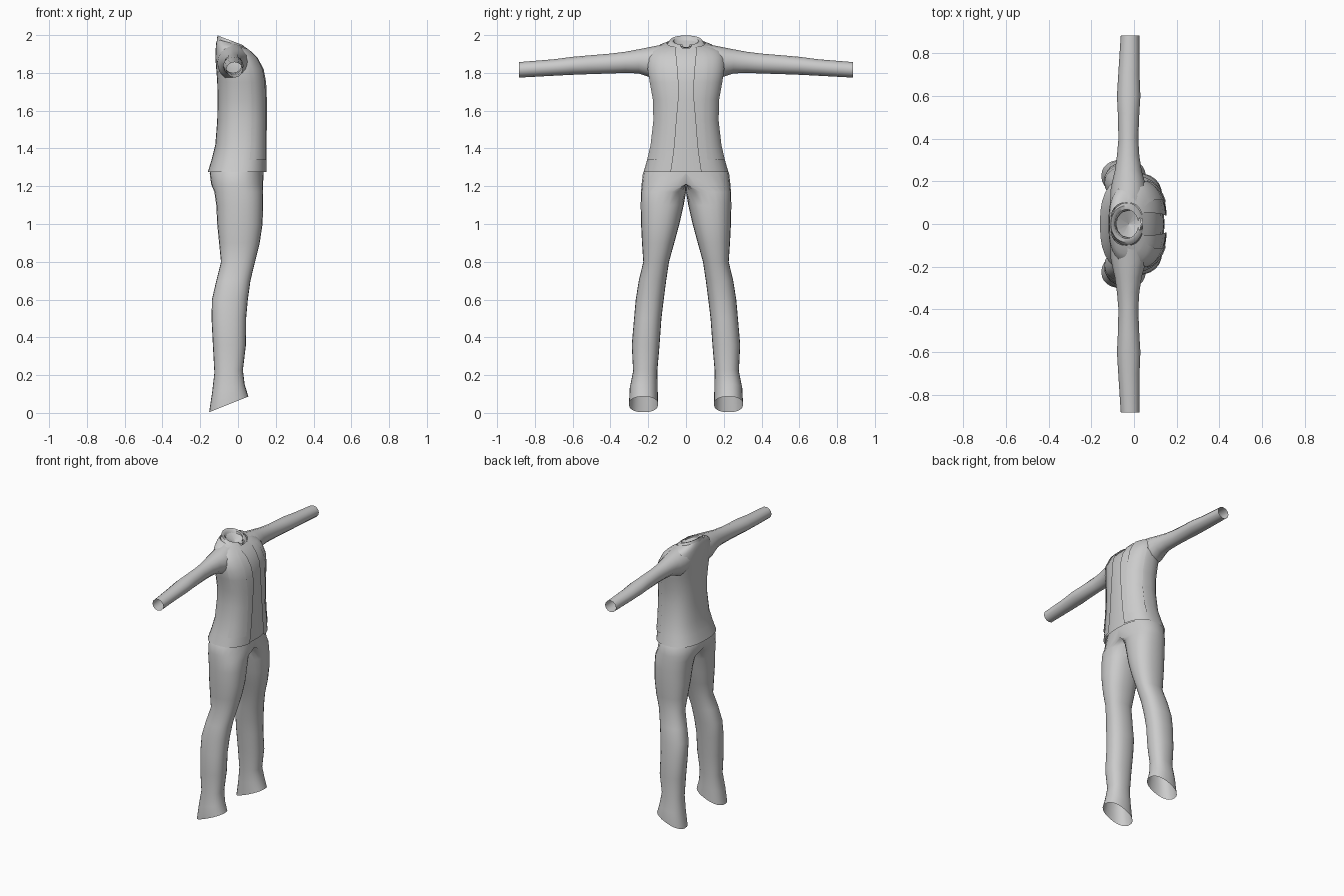
import bpy, bmesh
from math import sin, cos, asin, pi

cube = bpy.data.objects.get("Cube")
if cube:
    bpy.data.objects.remove(cube, do_unlink=True)

cloth = bpy.data.materials.new("grey cloth")
cloth.use_nodes = True
cloth.diffuse_color = (0.6, 0.6, 0.6, 1)
cloth.node_tree.nodes["Principled BSDF"].inputs["Base Color"].default_value = (0.6, 0.6, 0.6, 1)


def power(v, n):
    return (1 if v >= 0 else -1) * abs(v) ** (2 / n)


def angle_at(y, ry, n):
    return asin(min(1, y / ry) ** (n / 2))


def skin(name, rows, closed=False):
    """Bridge rows of points into a surface and mirror it across y = 0."""
    bm = bmesh.new()
    grid = [[bm.verts.new(p) for p in row] for row in rows]
    count = len(rows[0])
    for low, high in zip(grid, grid[1:]):
        for i in range(count if closed else count - 1):
            j = (i + 1) % count
            quad = (low[i], low[j], high[j], high[i])
            if any(abs(v.co.y) > 1e-4 for v in quad):
                bm.faces.new(quad)
    bmesh.ops.remove_doubles(bm, verts=bm.verts, dist=1e-5)
    bmesh.ops.delete(bm, geom=[v for v in bm.verts if not v.link_faces], context='VERTS')
    bmesh.ops.recalc_face_normals(bm, faces=bm.faces)
    mesh = bpy.data.meshes.new(name)
    bm.to_mesh(mesh)
    bm.free()
    mesh.materials.append(cloth)
    obj = bpy.data.objects.new(name, mesh)
    bpy.context.collection.objects.link(obj)
    mirror = obj.modifiers.new("mirror", 'MIRROR')
    mirror.use_axis = (False, True, False)
    mirror.merge_threshold = 0.0005
    bpy.ops.object.select_all(action='DESELECT')
    obj.select_set(True)
    bpy.context.view_layer.objects.active = obj
    bpy.ops.object.shade_smooth_by_angle(angle=1.0)
    return obj


def arc(z, x0, x1, ry, start=0, end=None, slope=0, n=2.5, steps=14, grow=0):
    """Half of a rounded section, from the front edge round to the back."""
    cx, rx, ry2 = (x0 + x1) / 2, (x1 - x0) / 2 + grow, ry + grow
    a = angle_at(start, ry, n)
    b = pi if end is None else angle_at(end, ry, n)
    row = []
    for i in range(steps + 1):
        t = a + (b - a) * i / steps
        x = cx + rx * power(cos(t), n)
        y = 0 if t > pi - 1e-6 else ry2 * power(sin(t), n)
        row.append((x, y, z + slope * (x - cx)))
    return row


# Jacket: height, back x, front x, half width, front gap, slope
body = [
    (1.275, -0.16, 0.155, 0.225, 0.08, 0),
    (1.34, -0.14, 0.155, 0.206, 0.07, 0),
    (1.42, -0.12, 0.155, 0.187, 0.06, 0),
    (1.55, -0.11, 0.155, 0.172, 0.05, 0),
    (1.66, -0.108, 0.154, 0.175, 0.04, 0),
    (1.75, -0.11, 0.15, 0.192, 0.04, 0),
    (1.82, -0.115, 0.137, 0.203, 0.045, 0),
    (1.88, -0.12, 0.105, 0.2, 0.05, 0),
    (1.92, -0.118, 0.075, 0.18, 0.055, -0.1),
    (1.945, -0.115, 0.052, 0.14, 0.055, -0.2),
    (1.957, -0.11, 0.042, 0.1, 0.05, -0.28),
]
skin("jacket", [arc(z, a, b, w, g, slope=s) for z, a, b, w, g, s in body])

# Raised front panels, narrowing toward the neck
skin("front_panel", [arc(z, a, b, w, min(0.11, w * 0.55), w * 0.97, s, steps=5, grow=0.006)
                     for z, a, b, w, g, s in body[1:10]])

# Shirt seen in the open front
skin("shirt", [arc(z, a, b, w, slope=s, grow=-0.012) for z, a, b, w, g, s in body[:10]])

# Standing collar and recessed neck
skin("collar", [
    arc(1.95, -0.112, 0.045, 0.1, 0.02, slope=-0.28, n=2),
    arc(1.972, -0.109, 0.03, 0.085, 0.03, slope=-0.38, n=2),
    arc(1.968, -0.09, 0.02, 0.068, 0.02, slope=-0.35, n=2),
    arc(1.93, -0.085, 0.03, 0.062, 0.0, slope=-0.3, n=2),
])
skin("neck_inside", [arc(1.955, -0.085, 0.035, 0.065, slope=-0.3, n=2, steps=6),
                     arc(1.93, -0.026, -0.024, 0.001, n=2, steps=6)])

# Sleeves: y, back x, front x, low z, high z
sleeve = [
    (0.10, -0.112, 0.05, 1.77, 1.955),
    (0.16, -0.11, 0.06, 1.76, 1.943),
    (0.20, -0.102, 0.05, 1.78, 1.935),
    (0.25, -0.09, 0.036, 1.797, 1.925),
    (0.32, -0.08, 0.025, 1.80, 1.912),
    (0.40, -0.073, 0.02, 1.797, 1.902),
    (0.52, -0.076, 0.025, 1.793, 1.892),
    (0.60, -0.08, 0.03, 1.79, 1.885),
    (0.70, -0.074, 0.026, 1.785, 1.872),
    (0.885, -0.062, 0.025, 1.775, 1.857),
]
rows = []
for y, x0, x1, z0, z1 in sleeve:
    rows.append([((x0 + x1) / 2 + (x1 - x0) / 2 * cos(2 * pi * i / 12), y,
                  (z0 + z1) / 2 + (z1 - z0) / 2 * sin(2 * pi * i / 12)) for i in range(12)])
skin("sleeves", rows, closed=True)

# Trousers: height, back x, front x, inner y, outer y, slope
leg = [
    (1.32, -0.125, 0.13, -0.19, 0.19, 0),
    (1.27, -0.15, 0.135, -0.228, 0.228, 0),
    (1.21, -0.142, 0.133, -0.14, 0.235, 0),
    (1.17, -0.125, 0.132, -0.01, 0.238, 0),
    (1.10, -0.115, 0.133, 0.012, 0.24, 0),
    (1.00, -0.11, 0.13, 0.035, 0.238, 0),
    (0.90, -0.1, 0.115, 0.062, 0.233, 0),
    (0.80, -0.09, 0.09, 0.09, 0.226, 0),
    (0.70, -0.115, 0.066, 0.105, 0.25, 0),
    (0.60, -0.138, 0.052, 0.118, 0.266, 0),
    (0.50, -0.14, 0.043, 0.13, 0.275, 0),
    (0.36, -0.133, 0.042, 0.14, 0.287, 0),
    (0.22, -0.125, 0.026, 0.152, 0.28, 0.1),
    (0.13, -0.137, 0.035, 0.15, 0.298, 0.25),
    (0.045, -0.153, 0.055, 0.148, 0.302, 0.4),
]
rows = []
for z, x0, x1, y0, y1, s in leg:
    row = []
    for i in range(24):
        t = 2 * pi * i / 24
        dx = (x1 - x0) / 2 * power(cos(t), 2.3)
        y = (y0 + y1) / 2 + (y1 - y0) / 2 * power(sin(t), 2.3)
        row.append(((x0 + x1) / 2 + dx, max(y, 0), z + s * dx))
    rows.append(row)
skin("trousers", rows, closed=True)
